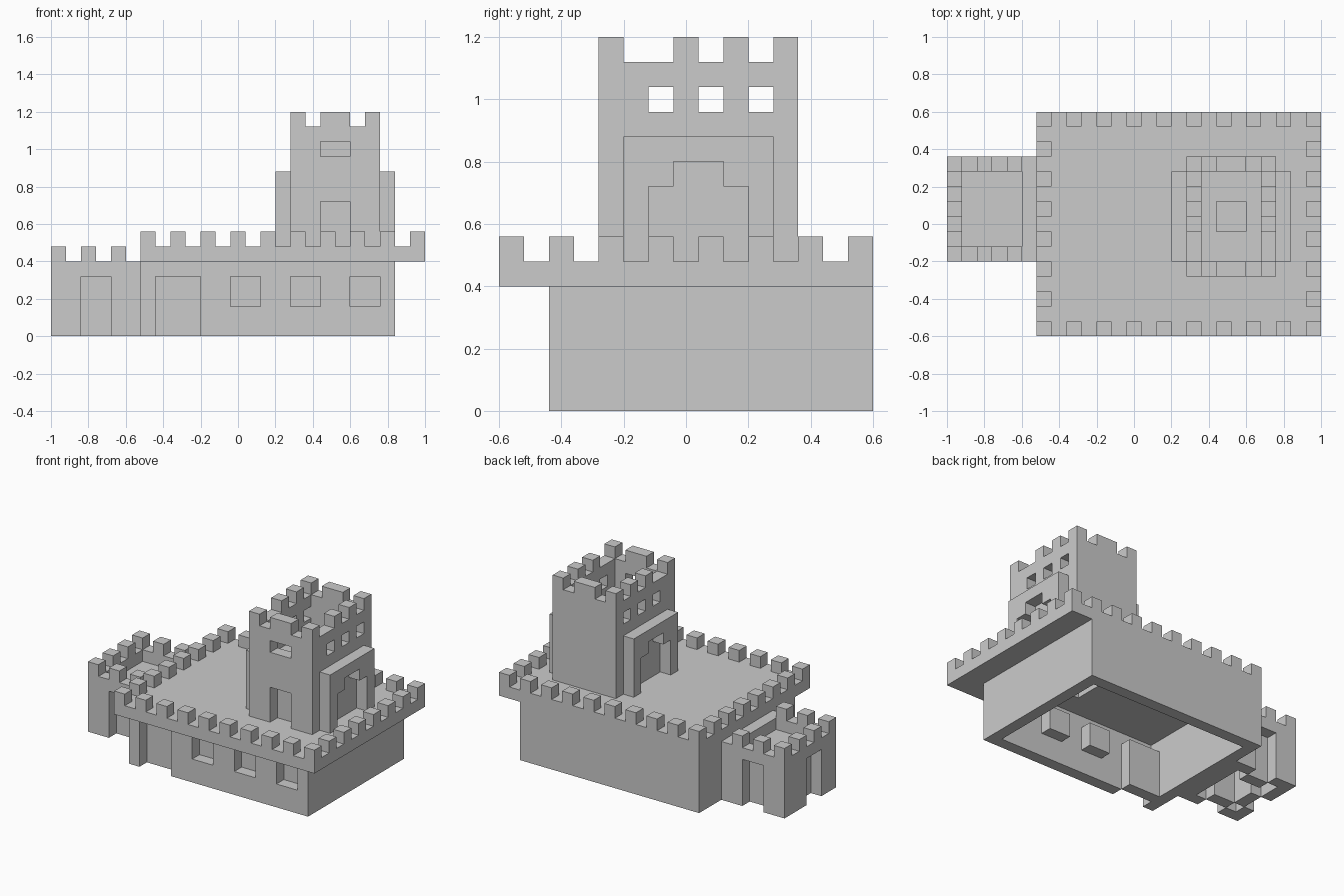
import bpy
import bmesh
import math
from mathutils import Vector

cube = bpy.data.objects.get("Cube")
if cube:
    bpy.data.objects.remove(cube, do_unlink=True)

UNIT = 0.08
ORIGIN = Vector((-1.0, -0.6, 0.0))


def block(x, y, z):
    """All grid cells in a box given by three (start, end) ranges."""
    return {(i, j, k) for i in range(*x) for j in range(*y) for k in range(*z)}


def build(name, cells):
    """Skin the exposed sides of the cells with one welded flat-shaded mesh."""
    bm = bmesh.new()
    verts = {}

    def vert(p):
        if p not in verts:
            verts[p] = bm.verts.new(ORIGIN + Vector(p) * UNIT)
        return verts[p]

    for cell in sorted(cells):
        for axis in range(3):
            for side in (0, 1):
                step = list(cell)
                step[axis] += 2 * side - 1
                if tuple(step) in cells:
                    continue
                u, v = (axis + 1) % 3, (axis + 2) % 3
                ring = []
                for du, dv in ((0, 0), (1, 0), (1, 1), (0, 1)):
                    p = list(cell)
                    p[axis] += side
                    p[u] += du
                    p[v] += dv
                    ring.append(vert(tuple(p)))
                bm.faces.new(ring if side else ring[::-1])
    bmesh.ops.dissolve_limit(bm, angle_limit=math.radians(1),
                             verts=bm.verts[:], edges=bm.edges[:])
    mesh = bpy.data.meshes.new(name)
    bm.to_mesh(mesh)
    bm.free()
    obj = bpy.data.objects.new(name, mesh)
    bpy.context.collection.objects.link(obj)
    return obj


# Main hall: hollow walls with shallow blind windows and a doorway
hall = block((6, 23), (2, 15), (0, 5)) - block((7, 22), (3, 14), (0, 5))
openings = [((x, x + 2), (2, 4)) for x in (12, 16, 20)] + [((7, 10), (0, 4))]
for x, z in openings:
    hall -= block(x, (2, 3), z)
    hall |= block(x, (3, 4), z)
build("hall_walls", hall)

# Overhanging terrace with a battlement on all four sides
terrace = block((6, 25), (0, 15), (5, 6)) - block((16, 22), (5, 11), (5, 6))
for x in range(6, 25, 2):
    for y in (0, 14):
        terrace.add((x, y, 6))
for y in range(0, 15, 2):
    for x in (6, 24):
        terrace.add((x, y, 6))
build("terrace", terrace)

# Tower shell with an upper floor and a sunken hatch
tower = block((16, 22), (4, 12), (6, 15)) - block((17, 21), (5, 11), (6, 15))
tower |= block((17, 21), (5, 11), (10, 11))
tower -= block((18, 20), (7, 9), (10, 11))
tower |= block((18, 20), (7, 9), (9, 10))

# Tower doorway, windows and gaps between the merlons
tower -= block((18, 20), (4, 5), (6, 9))
tower |= block((18, 20), (5, 6), (6, 9))
tower -= block((18, 20), (4, 5), (12, 13))
for y in (6, 8, 10):
    tower -= block((16, 22), (y, y + 1), (12, 13))
for x in (17, 20):
    tower -= block((x, x + 1), (4, 12), (14, 15))
for gap in ((5, 7), (8, 9), (10, 11)):
    tower -= block((16, 22), gap, (14, 15))
build("tower", tower)

# Matching stepped-arch porches on both sides of the tower
for name, x in (("right_porch", (15, 16)), ("left_porch", (22, 23))):
    porch = block(x, (5, 11), (6, 11))
    porch -= block(x, (6, 10), (6, 9)) | block(x, (7, 9), (9, 10))
    build(name, porch)

# Gatehouse: hollow walls, sunken roof and three blind doorways
gate = block((0, 6), (5, 12), (0, 5)) - block((1, 5), (6, 11), (0, 5))
gate |= block((1, 5), (6, 11), (3, 4))
doors = (((2, 4), (5, 6), (2, 4), (6, 7)),
         ((2, 4), (11, 12), (2, 4), (10, 11)),
         ((0, 1), (7, 9), (1, 2), (7, 9)))
for x, y, back_x, back_y in doors:
    gate -= block(x, y, (0, 4))
    gate |= block(back_x, back_y, (0, 4))

# Gatehouse battlement
for x in (0, 2, 4):
    for y in (5, 11):
        gate.add((x, y, 5))
for y in (7, 9):
    gate.add((0, y, 5))
build("gatehouse", gate)
